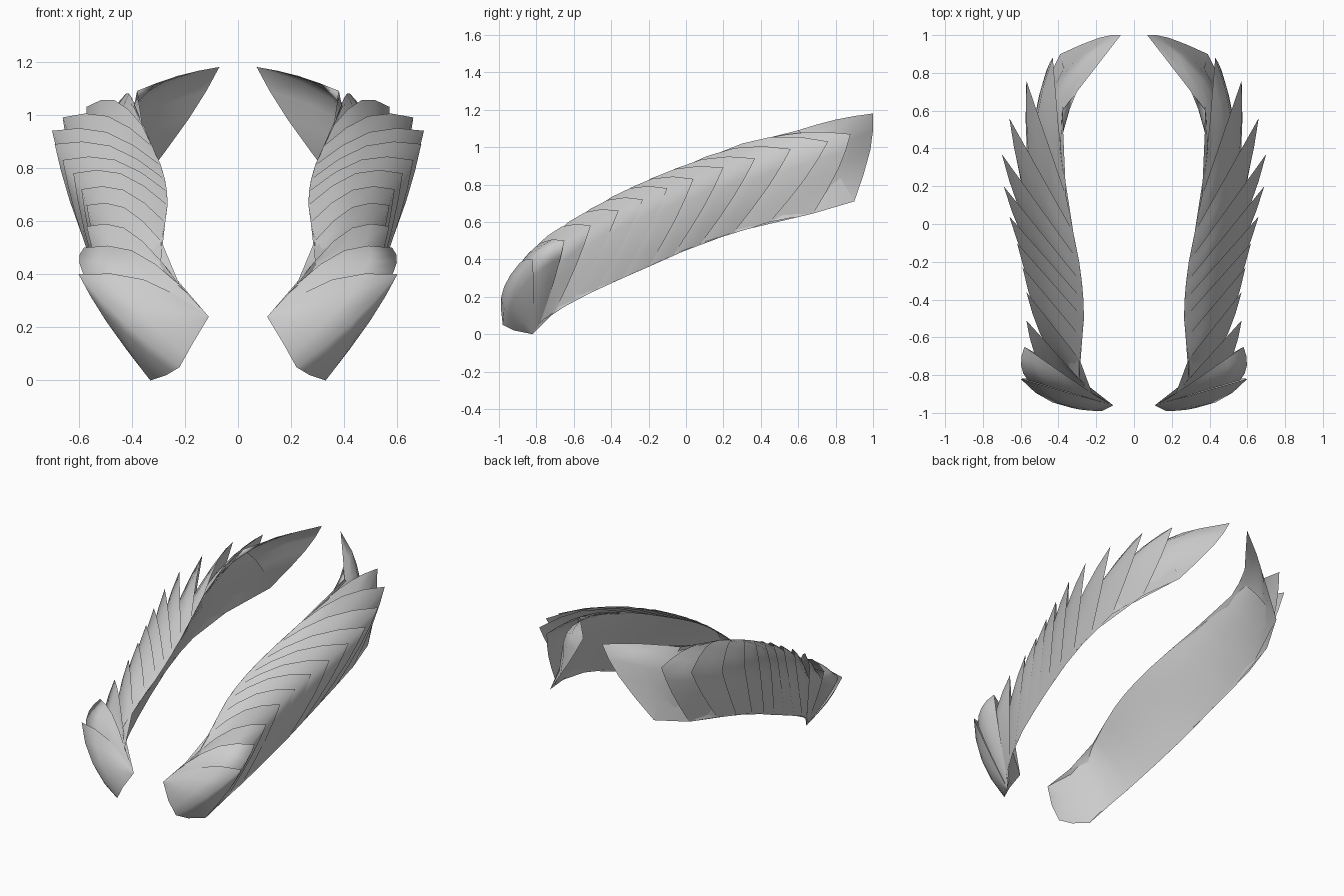
import bpy
import math
from mathutils import Vector

cube = bpy.data.objects.get("Cube")
if cube:
    bpy.data.objects.remove(cube, do_unlink=True)

grey = bpy.data.materials.new("plain grey")
grey.use_nodes = True
colour = (0.6, 0.6, 0.6, 1)
grey.diffuse_color = colour
grey.node_tree.nodes["Principled BSDF"].inputs["Base Color"].default_value = colour

# Pointed tip of every scale, front to back
TIPS = [Vector(p) for p in (
    (.6, -.82, .4), (.58, -.65, .5), (.57, -.51, .58), (.57, -.36, .66),
    (.59, -.23, .72), (.62, -.1, .78), (.66, .04, .83), (.69, .2, .89),
    (.7, .37, .94), (.66, .56, .99), (.57, .76, 1.03), (.43, .88, 1.07),
    (.07, 1, 1.18))]
COUNT = len(TIPS)

# Rails of the band, keyed by scale number
TOP_RAIL = {0: (.11, -.96, .24), 1: (.22, -.9, .36), 2: (.29, -.82, .45),
            5: (.265, -.5, .66), 8: (.29, -.2, .81), 10: (.36, .15, .96),
            11: (.39, .4, 1.04), 12: (.38, .6, 1.09)}
BOTTOM_RAIL = {0: (.33, -.82, 0), 1: (.37, -.78, .06), 3: (.45, -.6, .18),
               6: (.52, -.2, .36), 8: (.55, .08, .485), 10: (.55, .45, .6),
               11: (.5, .68, .645), 12: (.39, .9, .71)}
FRONT_EDGE = [Vector(p) for p in (
    (.11, -.96, .24), (.17, -.99, .14), (.22, -.98, .05),
    (.27, -.92, .02), (.33, -.82, 0))]
HALF = 4       # columns on each side of a scale's tip
COLUMNS = 2 * HALF
ROWS = 5
LAST = COUNT - 1
BULGE = {0: .05, 1: .03, LAST - 1: .04, LAST: .09}   # swelling of the face
UPPER_BOW = {LAST - 1: .025, LAST: .012}             # bow of the upper edge
LOWER_BOW = {LAST: .07}                              # bow of the lower edge
ROOT_DEPTH = {1: .1, 2: .4}                          # how deep the root sits


def on_rail(rail, i):
    """Smooth curve through the keyed points."""
    keys = list(rail)
    if i in rail:
        return Vector(rail[i])
    n = next(n for n in range(len(keys)) if keys[n] > i) - 1
    a, b = keys[n], keys[n + 1]
    before, after = keys[max(n - 1, 0)], keys[min(n + 2, len(keys) - 1)]
    pa, pb = Vector(rail[a]), Vector(rail[b])
    step = b - a
    ma = (pb - Vector(rail[before])) / (b - before) * step
    mb = (Vector(rail[after]) - pa) / (after - a) * step
    t = (i - a) / step
    return (pa * (2 * t**3 - 3 * t**2 + 1) + ma * (t**3 - 2 * t**2 + t)
            + pb * (3 * t**2 - 2 * t**3) + mb * (t**3 - t**2))


def section(i):
    """Ends of the band at a scale, and the way outward from it."""
    top, low = on_rail(TOP_RAIL, i), on_rail(BOTTOM_RAIL, i)
    return top, low, (TIPS[i] - (top + low) / 2).normalized()


def free_edge(i):
    """Chevron from the top rail, out to the tip, down to the bottom rail."""
    top, low, out = section(i)
    tip = TIPS[i]
    points = []
    for c in range(COLUMNS + 1):
        if c <= HALF:
            t = c / HALF
            bow = Vector((0, 0, UPPER_BOW.get(i, .06)))
            p = top.lerp(tip, t) + bow * math.sin(math.pi * t)
        else:
            t = c / HALF - 1
            p = tip.lerp(low, t) + out * LOWER_BOW.get(i, .04) * math.sin(math.pi * t)
        p.z = min(p.z, TIPS[-1].z)
        p.y = min(p.y, TIPS[-1].y)
        points.append(p)
    return points


def front_edge():
    """Leading edge, sampled at every column."""
    points = []
    for c in range(COLUMNS + 1):
        t = c * (len(FRONT_EDGE) - 1) / COLUMNS
        k = min(int(t), len(FRONT_EDGE) - 2)
        points.append(FRONT_EDGE[k].lerp(FRONT_EDGE[k + 1], t - k))
    return points


def root_edge(i):
    """Hidden root of a scale, tucked under the scales in front of it."""
    if i == 0:
        return front_edge()
    j = max(i - 2, 0)
    top, low, _ = section(j)
    return [p.lerp(top.lerp(low, c / COLUMNS), ROOT_DEPTH.get(i, .65))
            for c, p in enumerate(free_edge(j))]


def add_sheet(name, rows):
    """Smooth sheet through rows of points, mirrored to the other side."""
    n = len(rows[0])
    faces = [(r * n + c, r * n + c + 1, (r + 1) * n + c + 1, (r + 1) * n + c)
             for r in range(len(rows) - 1) for c in range(n - 1)]
    mesh = bpy.data.meshes.new(name)
    mesh.from_pydata([p for row in rows for p in row], [], faces)
    mesh.materials.append(grey)
    for face in mesh.polygons:
        face.use_smooth = True
    obj = bpy.data.objects.new(name, mesh)
    bpy.context.collection.objects.link(obj)
    mirror = obj.modifiers.new("Mirror", 'MIRROR')
    mirror.use_mirror_merge = False


# Overlapping scales
for i in range(COUNT):
    root, free = root_edge(i), free_edge(i)
    out = (free[-1] - free[0]).cross(free[HALF] - root[HALF]).normalized()
    rows = []
    for r in range(ROWS):
        v = r / (ROWS - 1)
        height = BULGE.get(i, .02) * 4 * v * (1 - v)
        rows.append([a.lerp(b, v) + out * height * math.sin(math.pi * c / COLUMNS)
                     for c, (a, b) in enumerate(zip(root, free))])
    add_sheet(f"scale_{i + 1}", rows)

# Smooth lining on the inner side, closing the front end
lining = [front_edge()]
for i in range(COUNT):
    top, low, out = section(i)
    lining.append([top.lerp(low, c / COLUMNS) + out * .03 * math.sin(math.pi * c / COLUMNS)
                   for c in range(COLUMNS + 1)])
add_sheet("lining", lining)
